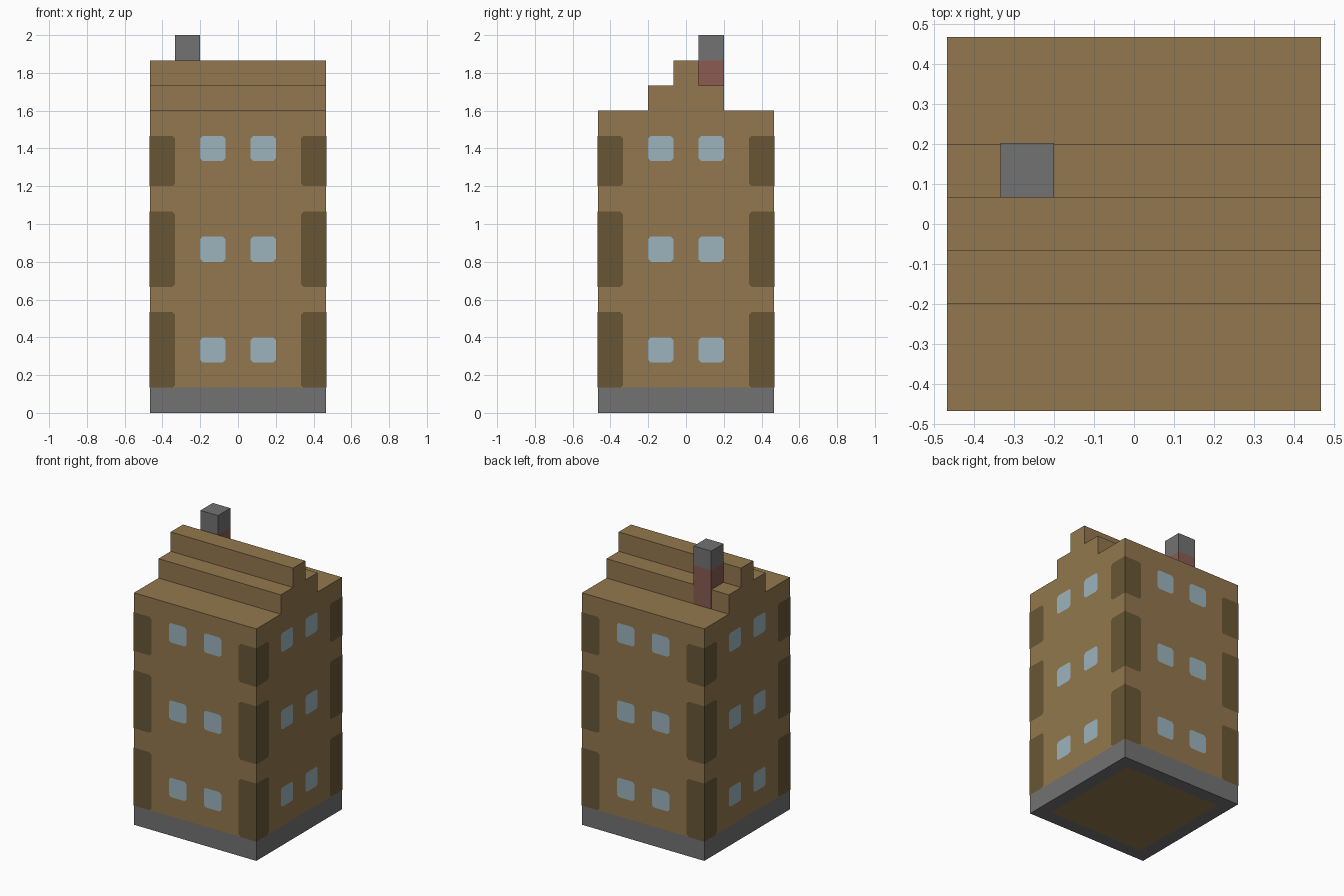
import bpy, bmesh
from math import pi
from mathutils import Matrix, Vector

U = 2 / 15            # one block
H = 3.5 * U           # half width of the tower
SKIN = 0.0015         # height of painted plates above the wall
CUT = 0.014           # clipped corners of painted plates

if "Cube" in bpy.data.objects:
    bpy.data.objects.remove(bpy.data.objects["Cube"], do_unlink=True)


def material(name, rgb):
    m = bpy.data.materials.new(name)
    m.use_nodes = True
    m.diffuse_color = (*rgb, 1)
    m.node_tree.nodes["Principled BSDF"].inputs["Base Color"].default_value = (*rgb, 1)
    return m


BROWN = material("brown_wall", (0.29, 0.187, 0.077))
DARK = material("dark_brown_trim", (0.138, 0.094, 0.035))
GREY = material("grey_stone", (0.17, 0.17, 0.17))
BLUE = material("pale_blue_glass", (0.335, 0.455, 0.515))
RED = material("red_brick", (0.255, 0.105, 0.085))


def finish(name, bm, *mats):
    mesh = bpy.data.meshes.new(name)
    bm.to_mesh(mesh)
    bm.free()
    for m in mats:
        mesh.materials.append(m)
    obj = bpy.data.objects.new(name, mesh)
    bpy.context.collection.objects.link(obj)
    return obj


def box_mesh(lo, hi):
    lo, hi = Vector(lo), Vector(hi)
    bm = bmesh.new()
    bmesh.ops.create_cube(bm, size=1, matrix=Matrix.Translation((lo + hi) / 2)
                          @ Matrix.Diagonal((*(hi - lo), 1)))
    return bm


def clipped_rect(x0, x1, z0, z1, cut_left=True, cut_right=True):
    """Counter-clockwise outline with clipped corners on the chosen sides."""
    a, b = CUT * cut_left, CUT * cut_right
    pts = [(x0, z0 + a), (x0 + a, z0), (x1 - b, z0), (x1, z0 + b),
           (x1, z1 - b), (x1 - b, z1), (x0 + a, z1), (x0, z1 - a)]
    return list(dict.fromkeys(pts))


def plates_on_all_walls(name, outlines, mat):
    bm = bmesh.new()
    for side in range(4):
        turn = Matrix.Rotation(side * pi / 2, 3, "Z")
        for outline in outlines:
            bm.faces.new([bm.verts.new(turn @ Vector((x, -H - SKIN, z)))
                          for x, z in outline])
    return finish(name, bm, mat)


# Base with a brown floor panel inset underneath
bm = box_mesh((-H, -H, 0), (H, H, U))
bottom = [f for f in bm.faces if f.normal.z < -0.5]
bmesh.ops.inset_individual(bm, faces=bottom, thickness=U)
for f in bottom:
    f.material_index = 1
finish("base", bm, GREY, BROWN)

# Walls and stepped roof as one extruded gable profile (y, z in blocks)
half = [(3.5, 1), (3.5, 12), (1.5, 12), (1.5, 13), (0.5, 13), (0.5, 14)]
profile = half + [(-y, z) for y, z in reversed(half)]
bm = bmesh.new()
gable = bm.faces.new([bm.verts.new((-H, y * U, z * U)) for y, z in profile])
ext = bmesh.ops.extrude_face_region(bm, geom=[gable], use_keep_orig=True)
bmesh.ops.translate(bm, vec=(2 * H, 0, 0),
                    verts=[v for v in ext["geom"] if isinstance(v, bmesh.types.BMVert)])
bmesh.ops.recalc_face_normals(bm, faces=bm.faces)
finish("walls_and_stepped_roof", bm, BROWN)

# Chimney: brick shaft flush with the back step, stone cap
finish("chimney_shaft", box_mesh((-2.5 * U, 0.45 * U, 12 * U),
                                 (-1.5 * U, 1.5 * U + SKIN, 14 * U)), RED)
finish("chimney_cap", box_mesh((-2.5 * U, 0.5 * U, 14 * U),
                               (-1.5 * U, 1.5 * U + SKIN, 15 * U)), GREY)

# Windows: two per floor on every wall
plates_on_all_walls("windows", [
    clipped_rect(x * U, (x + 1) * U, z * U, (z + 1) * U)
    for x in (-1.5, 0.5) for z in (2, 6, 10)], BLUE)

# Corner trim wrapping every corner
edge = H + SKIN
trim = []
for z0, z1 in ((1, 4), (5, 8), (9, 11)):
    trim.append(clipped_rect(-edge, -2.5 * U, z0 * U, z1 * U, cut_left=False))
    trim.append(clipped_rect(2.5 * U, edge, z0 * U, z1 * U, cut_right=False))
plates_on_all_walls("corner_trim", trim, DARK)
